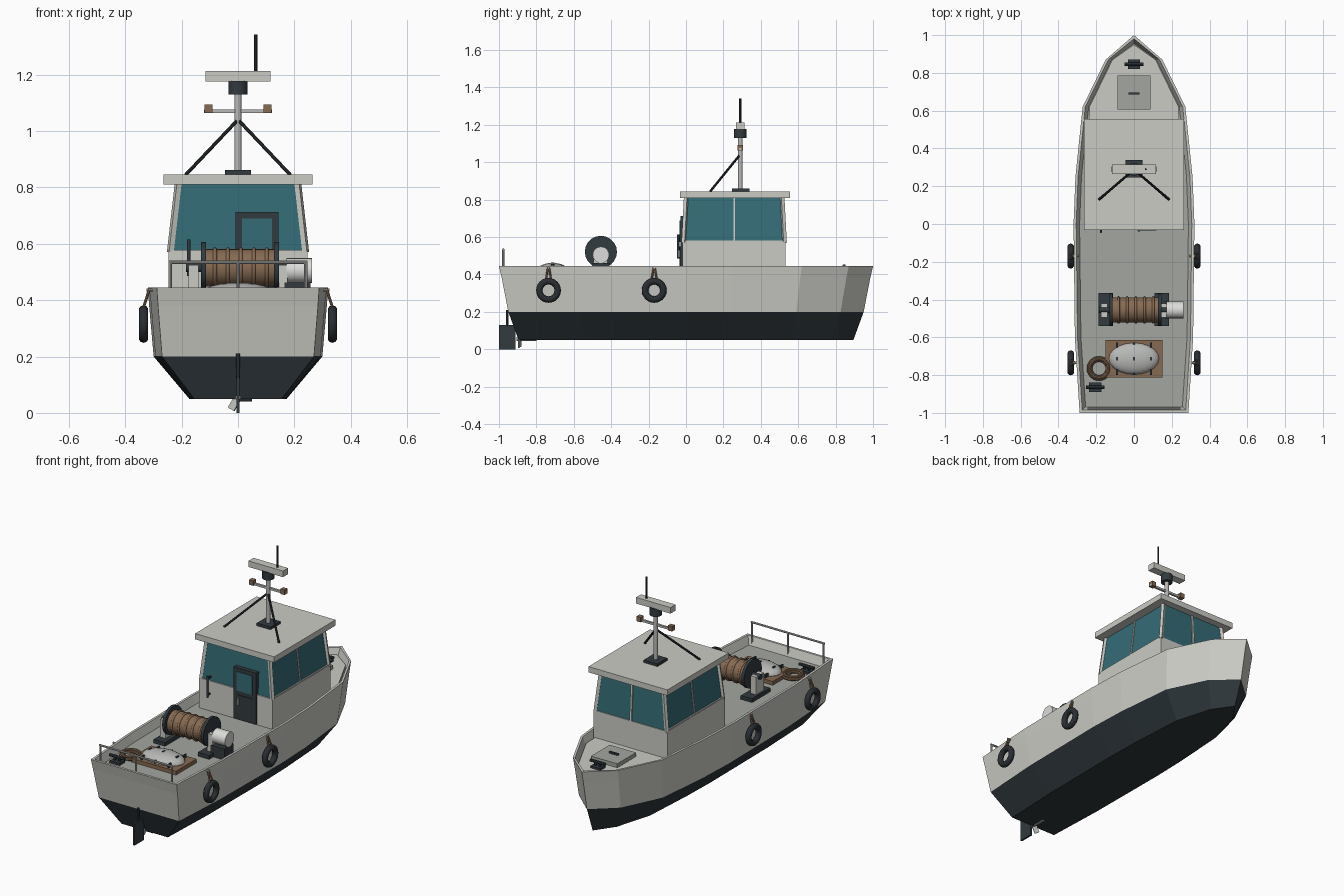
import bpy, bmesh, math
from mathutils import Vector, Matrix

if "Cube" in bpy.data.objects:
    bpy.data.objects.remove(bpy.data.objects["Cube"])


def material(name, rgb):
    m = bpy.data.materials.new(name)
    m.diffuse_color = (*rgb, 1)
    m.use_nodes = True
    m.node_tree.nodes["Principled BSDF"].inputs["Base Color"].default_value = m.diffuse_color
    return m


CREAM = material("warm white paint", (0.60, 0.60, 0.56))
DECK = material("deck grey", (0.37, 0.385, 0.35))
NAVY = material("dark bottom paint", (0.027, 0.038, 0.044))
GLASS = material("teal glass", (0.035, 0.15, 0.18))
DARK = material("dark metal", (0.032, 0.043, 0.050))
RUBBER = material("black rubber", (0.022, 0.027, 0.032))
BROWN = material("rope brown", (0.24, 0.145, 0.085))
STEEL = material("pale steel", (0.48, 0.49, 0.47))
WHITE = material("white enamel", (0.72, 0.72, 0.70))


def finish(name, bm, *mats, smooth=False):
    bmesh.ops.recalc_face_normals(bm, faces=bm.faces)
    me = bpy.data.meshes.new(name)
    bm.to_mesh(me)
    bm.free()
    ob = bpy.data.objects.new(name, me)
    bpy.context.collection.objects.link(ob)
    for m in mats:
        me.materials.append(m)
    if smooth:
        bpy.context.view_layer.objects.active = ob
        ob.select_set(True)
        bpy.ops.object.shade_smooth_by_angle(angle=math.radians(40))
        ob.select_set(False)
    return ob


def box(name, x, y, z, mat, inset=(0, 0)):
    """Box from ranges; inset narrows the top in x and y."""
    bm = bmesh.new()
    bmesh.ops.create_cube(bm, size=1)
    for v in bm.verts:
        up = v.co.z > 0
        sx, sy = v.co.x * 2, v.co.y * 2
        v.co = Vector(((x[0] + x[1]) / 2 + sx * ((x[1] - x[0]) / 2 - up * inset[0]),
                       (y[0] + y[1]) / 2 + sy * ((y[1] - y[0]) / 2 - up * inset[1]),
                       z[1] if up else z[0]))
    return finish(name, bm, mat)


def rod(name, a, b, r, mat, n=12):
    """Cylinder between two points; n = 4 gives a square bar."""
    a, b = Vector(a), Vector(b)
    d = b - a
    bm = bmesh.new()
    turn = Matrix.Rotation(math.pi / 4 if n == 4 else 0, 4, 'Z')
    mat4 = Matrix.Translation((a + b) / 2) @ d.to_track_quat('Z', 'Y').to_matrix().to_4x4() @ turn
    bmesh.ops.create_cone(bm, cap_ends=True, segments=n, radius1=r, radius2=r, depth=d.length, matrix=mat4)
    return finish(name, bm, mat, smooth=n > 4)


def ring(name, loc, R, r, mat, axis='Z', n=24, k=10):
    bm = bmesh.new()
    rows = []
    for i in range(n):
        a = 2 * math.pi * i / n
        row = []
        for j in range(k):
            b = 2 * math.pi * j / k
            p = Vector(((R + r * math.cos(b)) * math.cos(a), (R + r * math.cos(b)) * math.sin(a), r * math.sin(b)))
            if axis == 'X':
                p = Vector((p.z, p.x, p.y))
            row.append(bm.verts.new(p + Vector(loc)))
        rows.append(row)
    for i in range(n):
        for j in range(k):
            s, t = rows[i], rows[(i + 1) % n]
            bm.faces.new((s[j], t[j], t[(j + 1) % k], s[(j + 1) % k]))
    return finish(name, bm, mat, smooth=True)


# Hull: half-breadth stations lofted into closed plan loops
HALF = [(-1, .288), (-.6, .313), (0, .32), (.25, .31), (.62, .272), (.87, .15)]


def loop(bm, z, fy, fx, inset=0, y_min=None):
    pts = [(max(w * fx - inset, 0.01), y * fy + (inset if i == 0 else 0)) for i, (y, w) in enumerate(HALF)]
    if y_min is not None:
        pts = [(pts[3][0] - .035, y_min)] + pts[4:]
    pts = pts + [(0, fy - inset * 1.4)] + [(-x, y) for x, y in reversed(pts)]
    return [bm.verts.new((x, y, z)) for x, y in pts]


bm = bmesh.new()
levels = [loop(bm, .05, .895, .54), loop(bm, .20, .95, .935), loop(bm, .38, .985, .985), loop(bm, .445, 1, 1),
          loop(bm, .445, 1, 1, .014), loop(bm, .395, 1, 1, .032)]
n = len(levels[0])
bm.faces.new(levels[0]).material_index = 1
for k in range(5):
    for i in range(n):
        f = bm.faces.new((levels[k][i], levels[k][(i + 1) % n], levels[k + 1][(i + 1) % n], levels[k + 1][i]))
        f.material_index = 1 if k == 0 else 0
bm.faces.new(levels[5]).material_index = 2
finish("hull", bm, CREAM, NAVY, DECK)

# Raised foredeck panel
bm = bmesh.new()
low, high = loop(bm, .39, 1, 1, .036, .5), loop(bm, .412, 1, 1, .036, .5)
for i in range(len(low)):
    j = (i + 1) % len(low)
    bm.faces.new((low[i], low[j], high[j], high[i]))
bm.faces.new(high)
finish("foredeck", bm, CREAM)
box("bow_hatch", (-.088, .088), (.605, .785), (.41, .436), DECK)
box("hatch_handle", (-.03, .03), (.685, .697), (.436, .446), DARK)

# Wheelhouse
box("cabin_base", (-.247, .247), (-.02, .532), (.39, .577), CREAM)
box("cabin_windows", (-.238, .238), (-.012, .527), (.577, .812), GLASS, (.028, .013))
box("roof", (-.265, .265), (-.032, .557), (.81, .845), CREAM)
for s in (-1, 1):
    for yb, yt in ((-.012, .001), (.527, .514)):
        rod("corner_post", (s * .240, yb, .57), (s * .212, yt, .815), .013, CREAM, 4)
    rod("side_mullion", (s * .238, .258, .577), (s * .210, .258, .812), .007, CREAM, 4)
    rod("side_sill", (s * .240, -.012, .577), (s * .240, .527, .577), .007, CREAM, 4)
rod("front_mullion", (0, .527, .577), (0, .514, .812), .009, CREAM, 4)

# Door and grab rail on the aft wall
box("door", (-.008, .143), (-.03, -.005), (.40, .712), DARK)
box("door_window", (.015, .12), (-.035, -.028), (.575, .690), GLASS)
box("door_panel", (.015, .12), (-.034, -.028), (.42, .55), DARK)
box("door_handle", (.022, .032), (-.042, -.03), (.49, .53), STEEL)
rod("grab_rail", (-.175, -.042, .485), (-.175, -.042, .615), .006, DARK)
for z in (.50, .60):
    rod("grab_rail_bracket", (-.175, -.042, z), (-.175, -.002, z), .006, DARK, 8)

# Mast with scanner, lamps and stays
box("mast_foot", (-.046, .046), (.245, .34), (.845, .861), DARK)
rod("mast", (0, .29, .85), (0, .29, 1.135), .013, STEEL)
rod("scanner_motor", (0, .29, 1.13), (0, .29, 1.178), .034, DARK, 16)
box("scanner_bar", (-.116, .116), (.266, .314), (1.175, 1.212), CREAM)
rod("antenna", (.063, .29, 1.21), (.063, .29, 1.342), .0055, RUBBER, 8)
rod("lamp_bar", (-.12, .29, 1.07), (.12, .29, 1.07), .009, STEEL, 4)
for s in (-1, 1):
    box("lamp", (s * .105 - .014, s * .105 + .014), (.276, .304), (1.063, 1.093), BROWN)
    rod("mast_stay", (s * .004, .285, 1.036), (s * .185, .13, .845), .0065, RUBBER, 8)

# Winch
rod("drum", (-.12, -.455, .515), (.135, -.455, .515), .066, BROWN, 24)
for i in range(5):
    ring("drum_rope", (-.082 + i * .046, -.455, .515), .066, .007, BROWN, 'X')
for x in (-.122, .137):
    rod("drum_flange", (x - .009, -.455, .521), (x + .009, -.455, .521), .086, DARK, 20)
for x in (-.150, .146):
    box("winch_foot", (x - .038, x + .038), (-.54, -.365), (.39, .418), DARK)
for x in (-.158, .158):
    box("winch_bearing", (x - .018, x + .018), (-.495, -.42), (.415, .525), CREAM)
rod("winch_axle", (-.185, -.455, .515), (.19, -.455, .515), .016, DARK)
rod("winch_motor", (.172, -.455, .505), (.262, -.455, .505), .044, WHITE, 20)
box("motor_base", (.165, .258), (-.50, -.41), (.39, .462), DARK)

# Pallet with covered bundle
box("pallet", (-.152, .152), (-.812, -.615), (.39, .418), BROWN)
bm = bmesh.new()
bmesh.ops.create_uvsphere(bm, u_segments=20, v_segments=12, radius=1,
                          matrix=Matrix.Translation((0, -.713, .421)) @ Matrix.Diagonal((.133, .084, .041, 1)))
finish("covered_bundle", bm, STEEL, smooth=True)
for x in (-.09, 0, .09):
    for s in (-1, 1):
        box("lashing", (x - .004, x + .004), (-.713 + s * .072 - .014, -.713 + s * .072 + .014), (.418, .438), DARK)
    box("lashing_toggle", (x - .005, x + .005), (-.723, -.703), (.445, .464 if x == 0 else .456), DARK)

# Rope coil
for R, z in ((.057, .408), (.043, .408), (.050, .42)):
    ring("rope_coil", (-.185, -.765, z), R, .008, BROWN, 'Z', 24, 8)

# Mooring cleats
for x, y, z in ((-.205, -.865, .395), (0, .845, .41)):
    box("cleat_foot", (x - .033, x + .033), (y - .025, y + .025), (z, z + .014), DARK)
    for s in (-1, 1):
        rod("cleat_post", (x + s * .016, y, z + .01), (x + s * .016, y, z + .036), .008, DARK, 8)
    rod("cleat_horn", (x - .05, y, z + .036), (x + .05, y, z + .036), .009, DARK, 8)

# Stern rail
rod("stern_rail", (-.246, -.977, .535), (.246, -.977, .535), .006, STEEL, 8)
for x in (-.24, 0, .24):
    rod("stern_rail_post", (x, -.977, .40), (x, -.977, .535), .006, STEEL, 8)

# Tyre fenders hung on ropes
for s in (-1, 1):
    for y in (-.735, -.17):
        tyre = ring("tyre_fender", (s * .335, y, .315), .049, .0175, RUBBER, 'X', 24, 10)
        for d in (-1, 1):
            rod("fender_rope", (s * .336, y + d * .014, .372), (s * .315, y + d * .003, .436), .0055, BROWN, 8)
        rod("fender_pin", (s * .295, y, .436), (s * .325, y, .436), .006, STEEL, 8)

# Rudder and propeller
box("rudder", (-.006, .006), (-1, -.912), (0, .13), DARK)
rod("rudder_stock", (0, -.955, .12), (0, -.955, .21), .007, DARK, 8)
rod("propeller_shaft", (0, -.905, .055), (0, -.80, .055), .010, STEEL, 8)
for k in range(3):
    a = math.radians(240 + 120 * k)
    bm = bmesh.new()
    bmesh.ops.create_cube(bm, size=1, matrix=Matrix.Translation((0, -.888, .055)) @ Matrix.Rotation(-a, 4, 'Y')
                          @ Matrix.Translation((.027, 0, 0)) @ Matrix.Rotation(.5, 4, 'X')
                          @ Matrix.Diagonal((.044, .006, .028, 1)))
    finish("propeller_blade", bm, STEEL if k == 0 else DARK)
